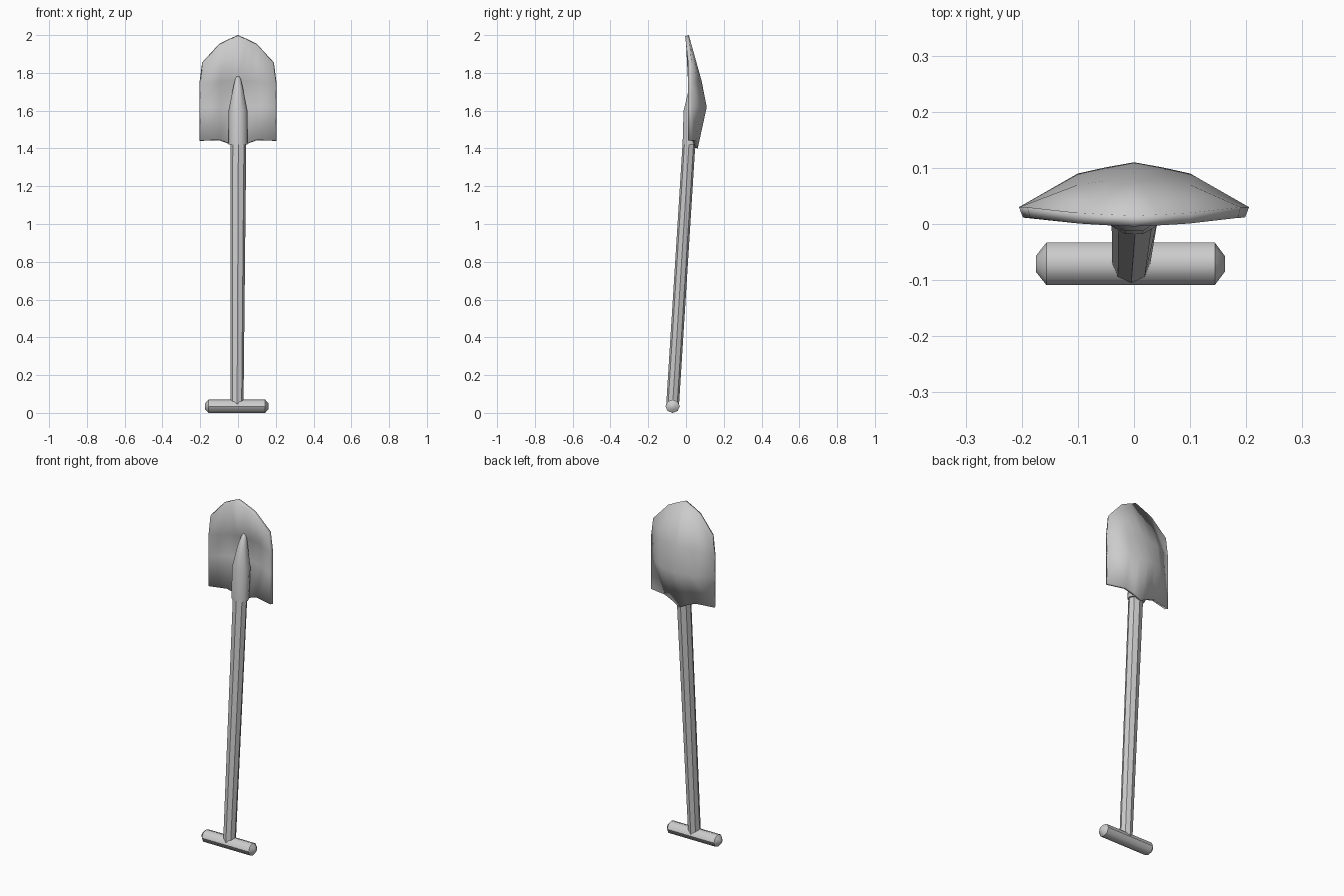
import bpy, bmesh
from math import sin, cos, pi, radians

if "Cube" in bpy.data.objects:
    bpy.data.objects.remove(bpy.data.objects["Cube"])


def finish(name, bm, angle):
    bmesh.ops.recalc_face_normals(bm, faces=bm.faces) if name != "blade" else None
    me = bpy.data.meshes.new(name)
    bm.to_mesh(me)
    bm.free()
    ob = bpy.data.objects.new(name, me)
    bpy.context.collection.objects.link(ob)
    bpy.ops.object.select_all(action='DESELECT')
    ob.select_set(True)
    bpy.context.view_layer.objects.active = ob
    bpy.ops.object.shade_smooth_by_angle(angle=radians(angle))
    return ob


def loft(name, rings, sides=8, axis='Z', angle=40):
    """Capped tube; each ring is (centre x, y, z, radius a, radius b)."""
    bm = bmesh.new()
    loops = []
    for x, y, z, a, b in rings:
        loop = []
        for k in range(sides):
            t = 2 * pi * k / sides
            u, v = a * cos(t), b * sin(t)
            co = (x + u, y + v, z) if axis == 'Z' else (x, y + u, z + v)
            loop.append(bm.verts.new(co))
        loops.append(loop)
    for lo, hi in zip(loops, loops[1:]):
        for k in range(sides):
            n = (k + 1) % sides
            bm.faces.new((lo[k], lo[n], hi[n], hi[k]))
    bm.faces.new(loops[0])
    bm.faces.new(loops[-1])
    return finish(name, bm, angle)


# Blade: dished sheet, half-columns of (x, z, back y) from centre to side
half = [
    [(0, 1.40, .062), (0, 1.62, .11), (0, 1.76, .082), (0, 2.0, .015)],
    [(.05, 1.425, .058), (.05, 1.62, .101), (.05, 1.76, .077), (.05, 1.978, .017)],
    [(.1, 1.443, .052), (.1, 1.62, .09), (.1, 1.76, .07), (.1, 1.953, .02)],
    [(.205, 1.44, .03), (.205, 1.62, .03), (.205, 1.74, .03), (.19, 1.855, .03)],
]
columns = [[(-x, z, y) for x, z, y in c] for c in half[:0:-1]] + half
bm = bmesh.new()
grid = [[bm.verts.new((x, y, z)) for x, z, y in c] for c in columns]
for a, b in zip(grid, grid[1:]):
    for j in range(3):
        bm.faces.new((a[j], a[j + 1], b[j + 1], b[j]))
blade = finish("blade", bm, 50)
solid = blade.modifiers.new("thickness", 'SOLIDIFY')
solid.thickness = 0.02
solid.offset = -1

# Socket tapering onto the blade
loft("socket", [(0, .020, 1.42, .050, .040), (0, .030, 1.60, .050, .045),
                (0, .043, 1.72, .026, .028), (0, .055, 1.77, .014, .014),
                (0, .058, 1.782, .006, .006)], sides=10, angle=50)

# Leaning shaft
loft("shaft", [(-.005, -.071, .04, .034, .034), (.002, .018, 1.46, .042, .034)])

# Cross grip with tapered ends
loft("grip", [(-.175, -.071, .038, .014, .014), (-.156, -.071, .038, .038, .035),
              (.144, -.071, .038, .038, .035), (.162, -.071, .038, .014, .014)],
     axis='X', angle=46)
for ob in bpy.data.objects:
    if ob.name == "grip":
        ob.location.z = -0.003
